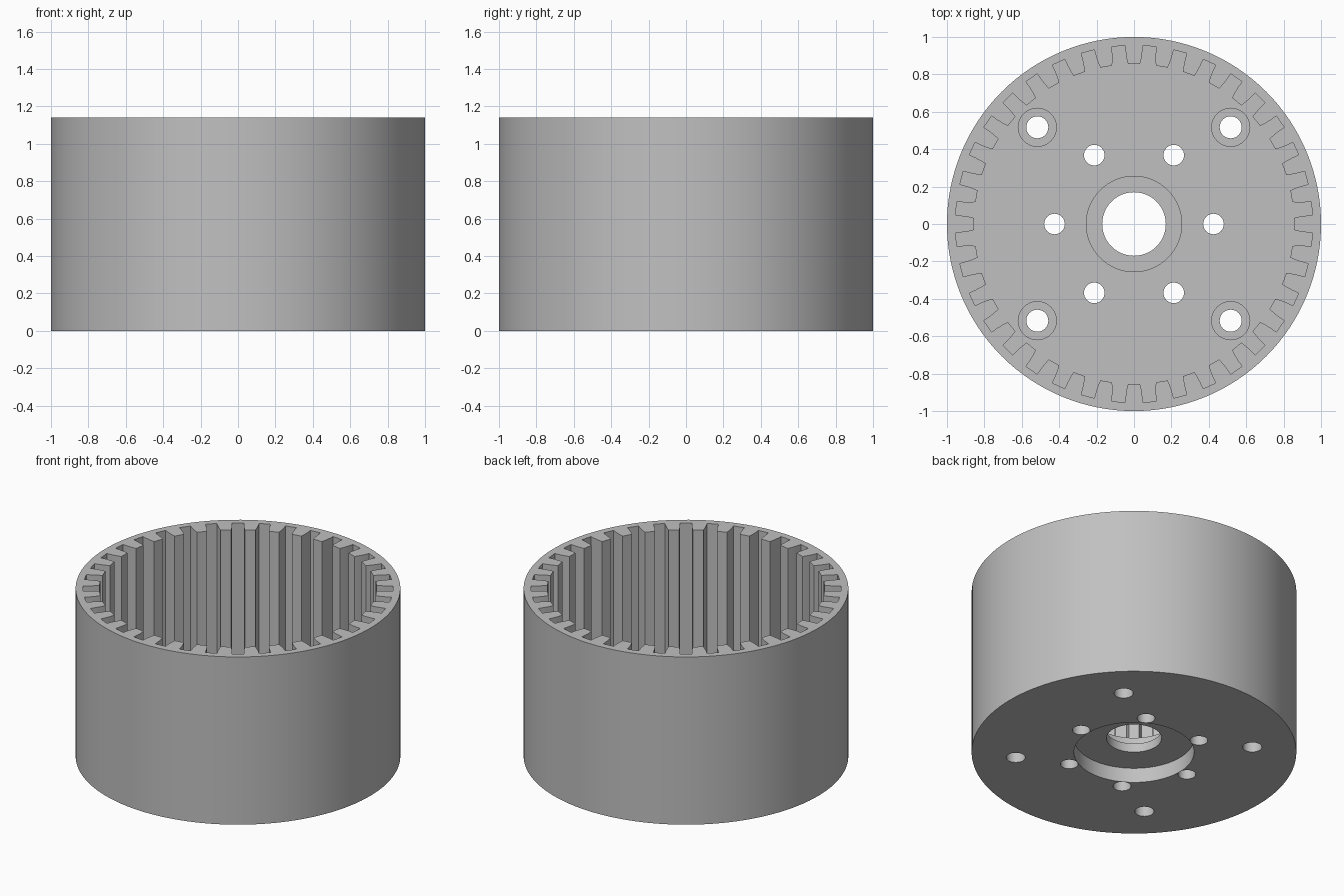
import bpy
from math import sin, cos, pi, radians

if "Cube" in bpy.data.objects:
    bpy.data.objects.remove(bpy.data.objects["Cube"], do_unlink=True)

HEIGHT = 1.14
FLOOR = 0.25
TEETH = 36

grey = bpy.data.materials.new("machined grey")
grey.use_nodes = True
colour = (0.53, 0.53, 0.53, 1)
grey.diffuse_color = colour
grey.node_tree.nodes["Principled BSDF"].inputs["Base Color"].default_value = colour


def prism(name, outline, z0, z1):
    """Extrude a closed counter-clockwise outline from z0 to z1."""
    n = len(outline)
    verts = [(x, y, z) for z in (z0, z1) for x, y in outline]
    faces = [tuple(reversed(range(n))), tuple(range(n, 2 * n))]
    faces += [(i, (i + 1) % n, n + (i + 1) % n, n + i) for i in range(n)]
    mesh = bpy.data.meshes.new(name)
    mesh.from_pydata(verts, [], faces)
    mesh.materials.append(grey)
    ob = bpy.data.objects.new(name, mesh)
    bpy.context.collection.objects.link(ob)
    return ob


def circle(r, n=48, cx=0, cy=0):
    return [(cx + r * cos(2 * pi * i / n), cy + r * sin(2 * pi * i / n)) for i in range(n)]


def ring_gear_outline():
    """Internal teeth: (radius, half tooth width) up and down each flank."""
    flank = [(0.955, 0.047), (0.92, 0.044), (0.885, 0.039), (0.855, 0.032)]
    points = []
    for t in range(TEETH):
        mid = 2 * pi * t / TEETH
        steps = [(r, -w) for r, w in flank] + [(r, w) for r, w in reversed(flank)]
        for r, w in steps:
            a = mid + w / r
            points.append((r * cos(a), r * sin(a)))
    return points


# Housing drum
housing = prism("ring_gear_housing", circle(1, 128), 0, HEIGHT)

# Toothed cavity, bearing seat, motor recess and shaft hole
cutters = [
    prism("tooth_cavity", ring_gear_outline(), FLOOR, HEIGHT + 0.1),
    prism("motor_recess", circle(0.37, 64), -0.1, 0.10),
    prism("bearing_seat", circle(0.255, 64), 0.16, FLOOR + 0.1),
    prism("shaft_hole", circle(0.17), -0.05, FLOOR + 0.15),
]

# Six inner bolt holes
for k in range(6):
    a = radians(60 * k)
    cutters.append(prism("inner_bolt_hole",
                         circle(0.055, 32, 0.425 * cos(a), 0.425 * sin(a)), -0.1, FLOOR + 0.1))

# Four counterbored outer bolt holes
for sx in (-1, 1):
    for sy in (-1, 1):
        x, y = 0.517 * sx, 0.517 * sy
        cutters.append(prism("outer_bolt_hole", circle(0.059, 32, x, y), -0.1, FLOOR + 0.1))
        cutters.append(prism("counterbore", circle(0.102, 32, x, y), 0.13, FLOOR + 0.05))

# Cut everything out of the drum
bpy.context.view_layer.objects.active = housing
for cutter in cutters:
    cutter.hide_render = True
    cut = housing.modifiers.new("cut", "BOOLEAN")
    cut.operation = "DIFFERENCE"
    cut.solver = "EXACT"
    cut.object = cutter
    bpy.ops.object.modifier_apply(modifier=cut.name)
    bpy.data.objects.remove(cutter, do_unlink=True)

# Smooth the round walls, keep machined edges crisp
bpy.ops.object.select_all(action="DESELECT")
housing.select_set(True)
bpy.ops.object.shade_smooth_by_angle(angle=radians(20))
